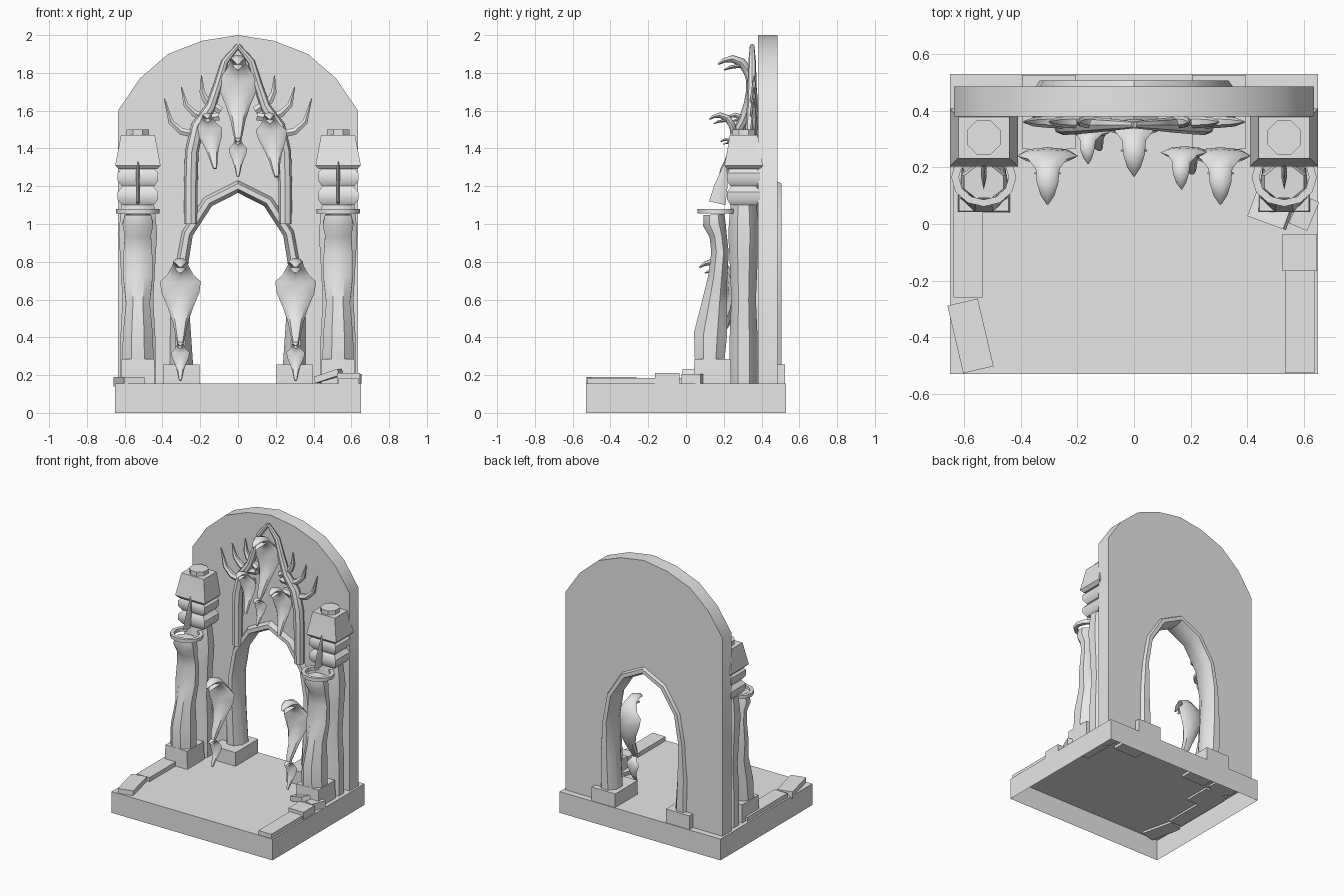
import bpy, bmesh, math
from mathutils import Vector, Matrix

cube = bpy.data.objects.get("Cube")
if cube:
    bpy.data.objects.remove(cube, do_unlink=True)

stone = bpy.data.materials.new("grey stone")
stone.use_nodes = True
stone.diffuse_color = (0.8, 0.8, 0.8, 1)
stone.node_tree.nodes["Principled BSDF"].inputs["Base Color"].default_value = (0.8, 0.8, 0.8, 1)
X, Y = Vector((1, 0, 0)), Vector((0, 1, 0))
made = []


def finish(name, bm, recalc=True):
    if recalc:
        bmesh.ops.recalc_face_normals(bm, faces=bm.faces)
    mesh = bpy.data.meshes.new(name)
    bm.to_mesh(mesh)
    bm.free()
    mesh.materials.append(stone)
    ob = bpy.data.objects.new(name, mesh)
    bpy.context.collection.objects.link(ob)
    made.append(ob)
    return ob


def sweep(name, path, side, n=8, phase=0.0):
    """Loft ellipses along path rows (x, y, z, half along side, half across)."""
    bm = bmesh.new()
    pts = [Vector(p[:3]) for p in path]
    rings = []
    for i, p in enumerate(path):
        tangent = (pts[min(i + 1, len(pts) - 1)] - pts[max(i - 1, 0)]).normalized()
        across = tangent.cross(side).normalized()
        ring = []
        for k in range(n):
            a = 2 * math.pi * k / n + phase
            ring.append(bm.verts.new(pts[i] + side * p[3] * math.cos(a) + across * p[4] * math.sin(a)))
        rings.append(ring)
    for r, q in zip(rings, rings[1:]):
        for k in range(n):
            j = (k + 1) % n
            bm.faces.new((r[k], r[j], q[j], q[k]))
    bm.faces.new(rings[0])
    bm.faces.new(rings[-1])
    return finish(name, bm)


def square(name, x, y, levels):
    """Tapered square block; levels are (z, half x, half y)."""
    r = math.sqrt(2)
    return sweep(name, [(x, y, z, a * r, b * r) for z, a, b in levels], X, 4, math.pi / 4)


def box(name, centre, size, turn=0.0, tilt=0.0):
    bm = bmesh.new()
    m = (Matrix.Translation(centre) @ Matrix.Rotation(turn, 4, 'Z')
         @ Matrix.Rotation(tilt, 4, 'Y') @ Matrix.Diagonal((*size, 1)))
    bmesh.ops.create_cube(bm, size=1, matrix=m)
    return finish(name, bm)


# Hollow base, open underneath
bm = bmesh.new()
bmesh.ops.create_cube(bm, size=1, matrix=Matrix.Translation((0, 0, 0.0775)) @ Matrix.Diagonal((1.3, 1.06, 0.155, 1)))
bmesh.ops.delete(bm, geom=[f for f in bm.faces if f.normal.z < -0.5], context='FACES')
finish("base", bm, recalc=False)

# Back wall: rounded top and an arched doorway
outer = [(0.635, 0.15), (0.635, 1.6), (0.52, 1.77), (0.37, 1.9), (0.19, 1.97)]
inner = [(0.3, 0.15), (0.31, 0.5), (0.305, 0.75), (0.27, 0.95), (0.16, 1.12)]
outline = (outer + [(0, 2.0)] + [(-x, z) for x, z in reversed(outer)]
           + [(-x, z) for x, z in inner] + [(0, 1.2)] + list(reversed(inner)))
bm = bmesh.new()
face = bm.faces.new([bm.verts.new((x, 0.38, z)) for x, z in outline])
ext = bmesh.ops.extrude_face_region(bm, geom=[face])
bmesh.ops.translate(bm, vec=(0, 0.105, 0), verts=[v for v in ext["geom"] if isinstance(v, bmesh.types.BMVert)])
finish("back_wall", bm)

# Arch moulding lining the doorway
widths = [0.075, 0.06, 0.038, 0.035, 0.036]
half = [(x, 0.425, z, 0.088, w) for (x, z), w in zip(inner, widths)]
sweep("arch_moulding", half + [(0, 0.425, 1.2, 0.088, 0.038)]
      + [(-x, y, z, a, b) for x, y, z, a, b in reversed(half)], Y, 8, math.pi / 8)

for s, tag in ((1, "left"), (-1, "right")):
    cx = s * 0.53
    box("arch_foot_" + tag, (s * 0.3, 0.395, 0.195), (0.19, 0.26, 0.12))

    # Rear column: wavy shaft, flared tiers, cap and knob
    shaft = [(0.14, 0.1), (0.4, 0.1), (0.6, 0.088), (0.8, 0.1), (0.95, 0.11), (1.05, 0.1), (1.12, 0.09)]
    sweep("column_shaft_" + tag, [(cx, 0.305, z, r, r * 0.8) for z, r in shaft], X, 8, math.pi / 8)
    for i, z in enumerate((1.1, 1.2)):
        square(f"column_tier_{i}_{tag}", cx, 0.305,
               [(z, 0.085, 0.07), (z + 0.03, 0.107, 0.088), (z + 0.07, 0.107, 0.088), (z + 0.1, 0.08, 0.065)])
    square("column_cap_" + tag, cx, 0.305,
           [(1.29, 0.1, 0.085), (1.31, 0.12, 0.102), (1.38, 0.107, 0.088), (1.47, 0.09, 0.073)])
    sweep("column_knob_" + tag, [(cx, 0.305, z, 0.065, 0.065) for z in (1.46, 1.5)], X, 8, math.pi / 8)

    # Front pillar on a block, with a ring and an upright blade
    square("pillar_foot_" + tag, cx, 0.14, [(0.14, 0.092, 0.1), (0.285, 0.088, 0.095)])
    pillar = [(0.28, 0.125, 0.09, 0.085), (0.42, 0.13, 0.085, 0.095), (0.58, 0.15, 0.068, 0.072),
              (0.72, 0.168, 0.085, 0.055), (0.85, 0.18, 0.082, 0.05), (0.94, 0.17, 0.075, 0.05),
              (1.0, 0.15, 0.088, 0.065), (1.05, 0.147, 0.075, 0.06)]
    sweep("front_pillar_" + tag, [(cx, y, z, a, b) for z, y, a, b in pillar], X, 8, math.pi / 8)
    bm = bmesh.new()
    loops = []
    for r, z in ((0.115, 1.055), (0.115, 1.08), (0.088, 1.08), (0.088, 1.055)):
        loops.append([bm.verts.new((cx + r * math.cos(k * math.pi / 6), 0.165 + 0.9 * r * math.sin(k * math.pi / 6), z))
                      for k in range(12)])
    for i in range(4):
        for k in range(12):
            j = (k + 1) % 12
            bm.faces.new((loops[i][k], loops[i][j], loops[(i + 1) % 4][j], loops[(i + 1) % 4][k]))
    finish("pillar_ring_" + tag, bm)
    sweep("blade_" + tag, [(cx, 0.165, 1.11, 0.01, 0.045), (cx, 0.185, 1.2, 0.01, 0.035),
                           (cx, 0.212, 1.33, 0.008, 0.006)], X, 4)

    # Hanging coil from the peak down to the arch
    coil = [(0, 1.945, 0.012), (0.07, 1.86, 0.02), (0.105, 1.74, 0.024), (0.145, 1.62, 0.028),
            (0.215, 1.52, 0.034), (0.245, 1.38, 0.036), (0.25, 1.2, 0.036), (0.25, 1.0, 0.034)]
    sweep("coil_" + tag, [(s * x, 0.35, z, r, r) for x, z, r in coil], Y)

    # Three curled horns
    horns = [[(0.12, 1.49), (0.22, 1.475), (0.3, 1.49), (0.355, 1.54), (0.39, 1.665)],
             [(0.1, 1.57), (0.17, 1.56), (0.23, 1.585), (0.275, 1.63), (0.3, 1.725)],
             [(0.09, 1.6), (0.13, 1.625), (0.17, 1.655), (0.19, 1.7), (0.193, 1.785)]]
    for i, horn in enumerate(horns):
        radii = [0.024, 0.024, 0.021, 0.016, 0.003]
        sweep(f"horn_{i}_{tag}", [(s * x, 0.36, z, r, r) for (x, z), r in zip(horn, radii)], Y, 6)

# Serpents: hooked head, jaw, spread hood and tapering tail
BODY = [(-0.195, -0.035, 0.004, 0.004), (-0.165, -0.015, 0.024, 0.012), (-0.12, -0.005, 0.038, 0.02),
        (-0.07, -0.025, 0.042, 0.024), (-0.035, -0.075, 0.07, 0.025), (-0.025, -0.11, 0.108, 0.024),
        (-0.02, -0.17, 0.1, 0.026), (-0.03, -0.25, 0.066, 0.03), (-0.06, -0.33, 0.04, 0.028),
        (-0.1, -0.4, 0.026, 0.022), (-0.115, -0.44, 0.016, 0.014)]
JAW = [(-0.165, -0.065, 0.004, 0.003), (-0.13, -0.05, 0.022, 0.009), (-0.07, -0.04, 0.03, 0.012)]


def serpent(name, x, y, z, k, lean=0.0):
    for part, rows in (("body", BODY), ("jaw", JAW)):
        sweep(f"{name}_{part}", [(x + lean * dz * k, y + dy * k, z + dz * k, a * k, b * k)
                                 for dy, dz, a, b in rows], X)


serpent("peak_serpent", 0, 0.365, 1.88, 1.0)
serpent("peak_small_serpent", 0, 0.27, 1.45, 0.45)
serpent("upper_left_serpent", 0.165, 0.27, 1.58, 0.75, -0.12)
serpent("upper_right_serpent", -0.165, 0.34, 1.58, 0.65, -0.15)
for s, tag in ((1, "left"), (-1, "right")):
    serpent(f"lower_{tag}_serpent", s * 0.305, 0.265, 0.805, 1.0)
    serpent(f"lower_{tag}_small_serpent", s * 0.305, 0.19, 0.37, 0.45)

# Broken kerb stones along both sides
box("kerb_right_long", (-0.585, -0.03, 0.163), (0.105, 0.46, 0.045))
box("kerb_right_end", (-0.577, -0.395, 0.165), (0.11, 0.245, 0.05), 0.23)
box("kerb_left_long", (0.585, -0.345, 0.163), (0.105, 0.36, 0.045))
box("kerb_left_block", (0.584, -0.1, 0.175), (0.122, 0.13, 0.07))
box("kerb_left_slab", (0.485, 0.05, 0.195), (0.14, 0.1, 0.035), -0.35, -0.3)
box("kerb_left_chip", (0.6, 0.04, 0.18), (0.07, 0.11, 0.05), -0.4)

# Smooth shading with sharp edges kept
bpy.ops.object.select_all(action='DESELECT')
for ob in made:
    ob.select_set(True)
bpy.context.view_layer.objects.active = made[0]
bpy.ops.object.shade_smooth_by_angle(angle=math.radians(40))
